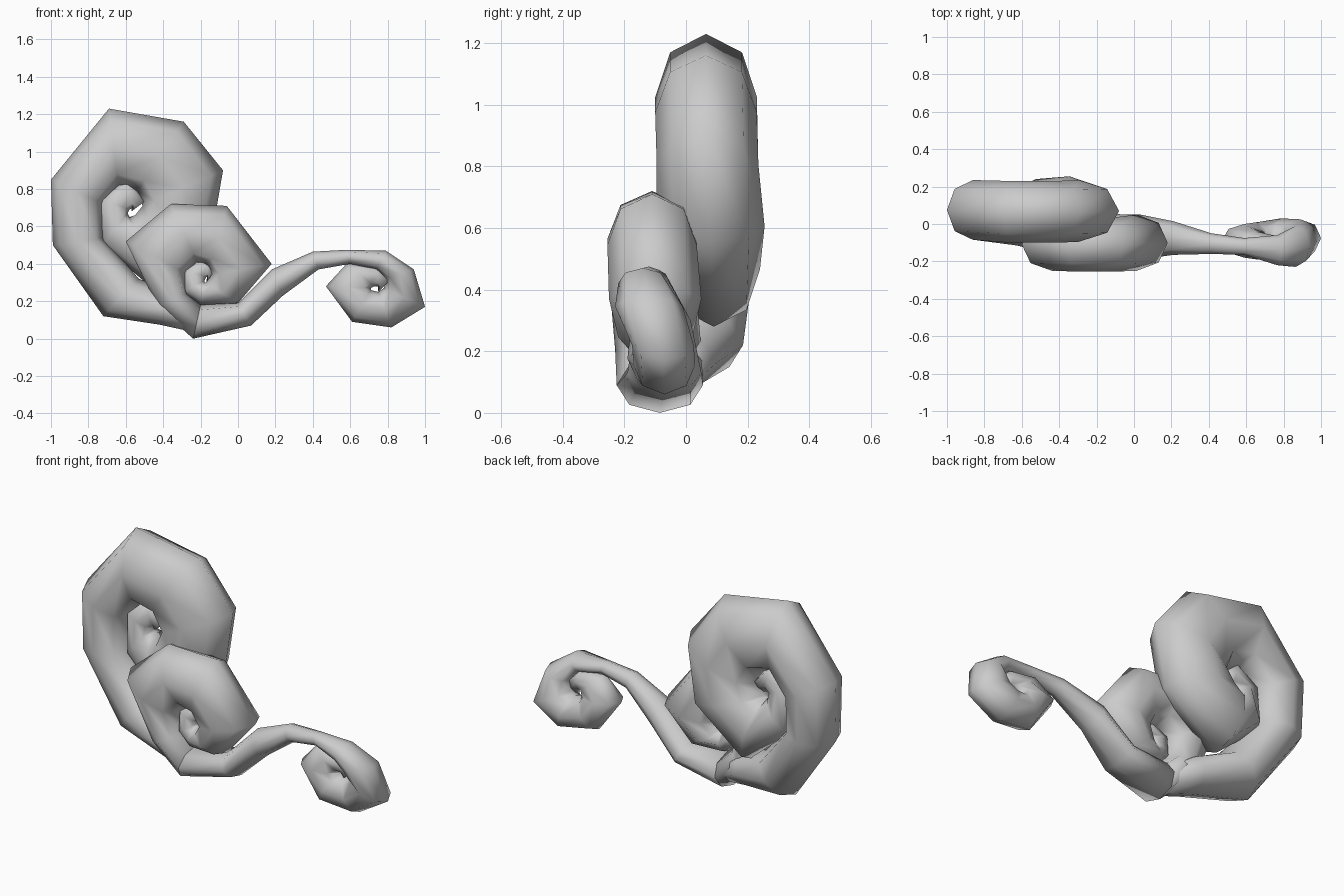
import bpy, bmesh, math
from mathutils import Vector

SIDES = 8


def curl(name, rings):
    """Sweep an eight-sided section; ring = outer x, outer z, inner x, inner z, y centre, y radius."""
    bm = bmesh.new()
    loops = []
    for ox, oz, ix, iz, yc, ry in rings:
        mid = Vector(((ox + ix) / 2, yc, (oz + iz) / 2))
        arm = Vector(((ox - ix) / 2, 0, (oz - iz) / 2))
        loops.append([bm.verts.new(mid + arm * math.cos(a) + Vector((0, ry * math.sin(a), 0)))
                      for a in (2 * math.pi * k / SIDES for k in range(SIDES))])
    for a, b in zip(loops, loops[1:]):
        for k in range(SIDES):
            n = (k + 1) % SIDES
            bm.faces.new((a[k], a[n], b[n], b[k]))
    bm.faces.new(loops[0])
    bm.faces.new(loops[-1])
    bmesh.ops.recalc_face_normals(bm, faces=bm.faces)
    for f in bm.faces:
        f.smooth = True
    me = bpy.data.meshes.new(name)
    bm.to_mesh(me)
    bm.free()
    ob = bpy.data.objects.new(name, me)
    bpy.context.collection.objects.link(ob)


# Tall rear curl on the left
curl("large_curl", [
    (-0.26, 0.04, -0.22, 0.16, -0.08, 0.11),
    (-0.42, 0.075, -0.34, 0.25, -0.04, 0.14),
    (-0.72, 0.12, -0.53, 0.32, 0.035, 0.15),
    (-0.99, 0.50, -0.72, 0.54, 0.07, 0.155),
    (-1.00, 0.85, -0.72, 0.72, 0.075, 0.16),
    (-0.69, 1.23, -0.64, 0.82, 0.065, 0.165),
    (-0.29, 1.16, -0.54, 0.79, 0.065, 0.165),
    (-0.08, 0.90, -0.51, 0.71, 0.07, 0.165),
    (-0.14, 0.55, -0.55, 0.66, 0.08, 0.175),
    (-0.47, 0.28, -0.58, 0.65, 0.09, 0.15),
    (-0.73, 0.50, -0.59, 0.67, 0.08, 0.09),
    (-0.74, 0.75, -0.58, 0.69, 0.07, 0.06),
    (-0.60, 0.85, -0.56, 0.70, 0.07, 0.05),
    (-0.49, 0.74, -0.57, 0.68, 0.07, 0.04),
])

# Middle curl in front
curl("middle_curl", [
    (-0.24, 0.00, -0.20, 0.18, -0.085, 0.14),
    (-0.43, 0.17, -0.27, 0.24, -0.09, 0.14),
    (-0.60, 0.52, -0.28, 0.35, -0.11, 0.14),
    (-0.36, 0.72, -0.22, 0.41, -0.11, 0.145),
    (-0.06, 0.71, -0.16, 0.38, -0.11, 0.145),
    (0.18, 0.40, -0.15, 0.34, -0.10, 0.15),
    (0.00, 0.19, -0.17, 0.30, -0.10, 0.12),
    (-0.20, 0.18, -0.18, 0.30, -0.10, 0.08),
    (-0.29, 0.25, -0.18, 0.31, -0.10, 0.06),
    (-0.29, 0.37, -0.17, 0.33, -0.10, 0.05),
    (-0.18, 0.43, -0.16, 0.33, -0.10, 0.04),
    (-0.12, 0.37, -0.17, 0.30, -0.10, 0.03),
])

# Thin stem reaching right into the small curl
curl("stem_and_small_curl", [
    (-0.20, 0.18, -0.24, 0.00, -0.085, 0.14),
    (0.00, 0.19, 0.07, 0.07, -0.07, 0.12),
    (0.18, 0.37, 0.24, 0.23, -0.075, 0.09),
    (0.40, 0.465, 0.43, 0.37, -0.105, 0.055),
    (0.58, 0.475, 0.60, 0.40, -0.12, 0.045),
    (0.79, 0.47, 0.74, 0.37, -0.14, 0.08),
    (0.94, 0.37, 0.79, 0.32, -0.12, 0.11),
    (1.00, 0.17, 0.78, 0.27, -0.075, 0.10),
    (0.82, 0.06, 0.75, 0.25, -0.07, 0.10),
    (0.61, 0.09, 0.71, 0.26, -0.09, 0.10),
    (0.47, 0.28, 0.71, 0.27, -0.09, 0.09),
    (0.58, 0.40, 0.73, 0.28, -0.10, 0.06),
    (0.74, 0.39, 0.75, 0.28, -0.11, 0.05),
    (0.82, 0.32, 0.75, 0.25, -0.11, 0.03),
])
